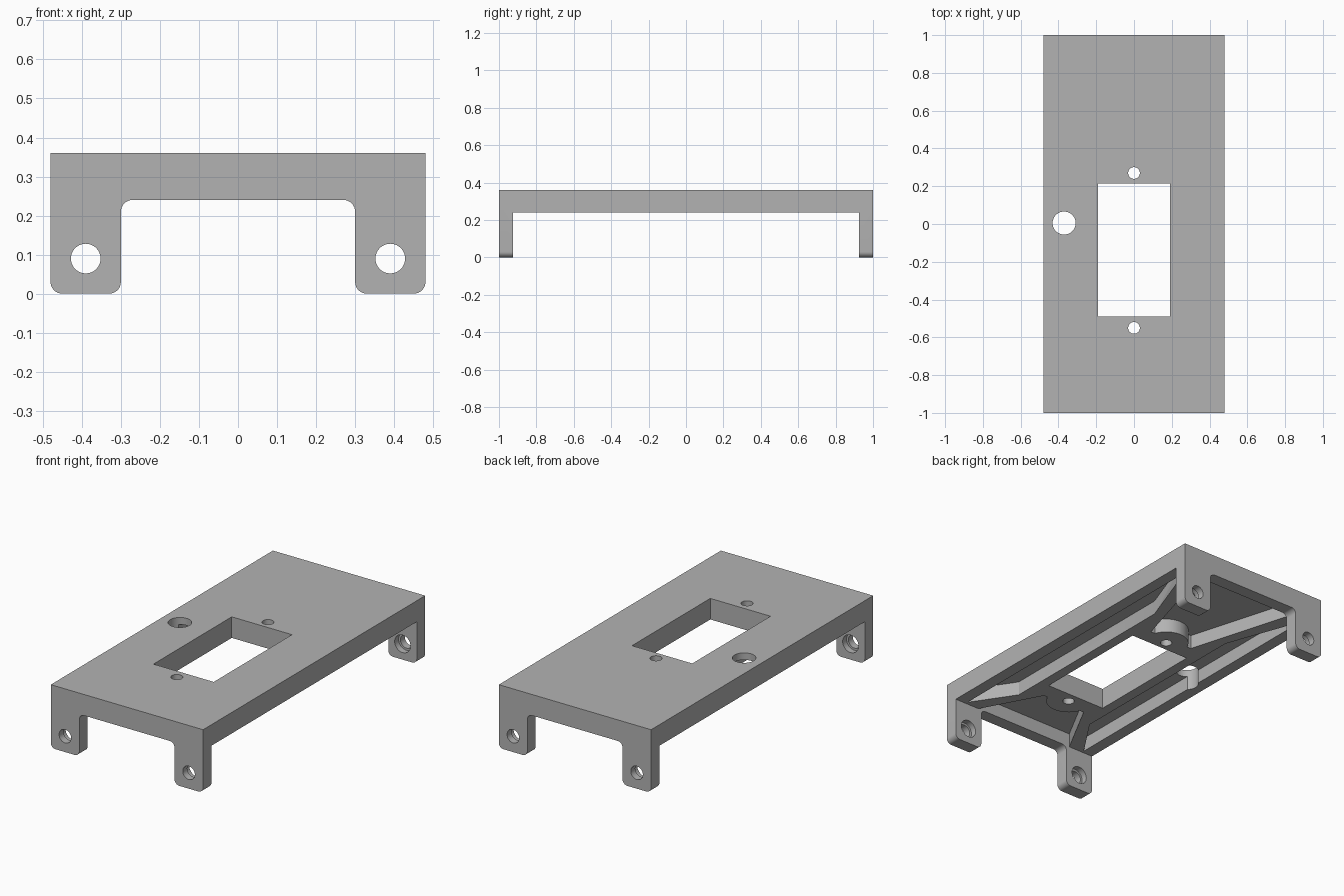
import bpy, bmesh, math
from mathutils import Vector

old = bpy.data.objects.get("Cube")
if old:
    bpy.data.objects.remove(old, do_unlink=True)

grey = bpy.data.materials.new("light grey")
grey.use_nodes = True
color = (0.45, 0.45, 0.45, 1)
grey.diffuse_color = color
grey.node_tree.nodes["Principled BSDF"].inputs["Base Color"].default_value = color

HALF_X, TOP, RIM, CEIL = 0.48, 0.36, 0.24, 0.32
END_Y = 0.925       # inner face of the end walls
SIDE_X = 0.41       # inner face of the side walls


def prism(name, points, low, high, axis="Z"):
    """Extrude a 2D outline along Z, or along Y for (x, z) outlines."""
    place = (lambda a, b, c: (a, b, c)) if axis == "Z" else (lambda a, b, c: (a, c, b))
    bm = bmesh.new()
    face = bm.faces.new([bm.verts.new(place(a, b, low)) for a, b in points])
    moved = bmesh.ops.extrude_face_region(bm, geom=[face])["geom"]
    shift = Vector(place(0, 0, high - low))
    bmesh.ops.translate(bm, vec=shift, verts=[v for v in moved if isinstance(v, bmesh.types.BMVert)])
    bmesh.ops.recalc_face_normals(bm, faces=bm.faces)
    mesh = bpy.data.meshes.new(name)
    bm.to_mesh(mesh)
    bm.free()
    mesh.materials.append(grey)
    obj = bpy.data.objects.new(name, mesh)
    bpy.context.collection.objects.link(obj)
    return obj


def arc(cx, cy, r, start, end, steps=8):
    angles = [math.radians(start + (end - start) * i / steps) for i in range(steps + 1)]
    return [(cx + r * math.cos(a), cy + r * math.sin(a)) for a in angles]


def circle(cx, cy, r):
    return arc(cx, cy, r, 0, 360, 40)[:-1]


def rect(x0, x1, y0, y1):
    return [(x0, y0), (x1, y0), (x1, y1), (x0, y1)]


def mirror(points):
    return points + [(-x, y) for x, y in reversed(points)]


# Bridge-shaped body with rounded feet
R = 0.03
half = [(HALF_X, TOP)] + arc(HALF_X - R, R, R, 0, -90) + arc(0.3 + R, R, R, 270, 180) \
    + arc(0.3 - R, RIM - R, R, 0, 90)
body = prism("mounting_bracket", mirror(half), -1, 1, "Y")

cutters = []


def cut(name, points, low, high, axis="Z"):
    cutters.append(prism(name, points, low, high, axis))


# Clear the space between the end legs
cut("leg_gap", rect(-0.6, 0.6, -0.1, RIM), -END_Y, END_Y, "Y")

# Underside pockets at both ends, curved around the screw bosses
BOSS = 0.12
for side, edge, boss_y in ((-1, -0.59, -0.55), (1, 0.31, 0.27)):
    t = math.degrees(math.asin(abs(edge - boss_y) / BOSS))
    bulge = arc(0, boss_y, BOSS, side * t, side * 90, 10)
    cut("end_pocket", mirror([(0.32, side * END_Y), (0.14, edge)] + bulge[:-1]
                             + [(0.001, boss_y + side * BOSS)]), 0.1, CEIL)

# Underside pockets along both sides
for s in (-1, 1):
    cut("side_pocket", [(s * x, y) for x, y in
                        ((SIDE_X, -0.91), (0.25, -0.67), (0.25, 0.47), (SIDE_X, 0.91))], 0.1, CEIL)

# Window, screw holes and cable hole through the plate
cut("window", rect(-0.19, 0.19, -0.49, 0.215), 0.1, 0.5)
for x, y, r in ((0, 0.27, 0.031), (0, -0.55, 0.031), (-0.37, 0.005, 0.061)):
    cut("plate_hole", circle(x, y, r), 0.1, 0.5)

# Leg holes with wider recesses on the inner faces
for x in (-0.39, 0.39):
    cut("leg_hole", circle(x, 0.09, 0.038), -1.1, 1.1, "Y")
    cut("leg_recess", circle(x, 0.09, 0.05), -0.96, 0.96, "Y")

for obj in cutters:
    mod = body.modifiers.new(obj.name, "BOOLEAN")
    mod.operation = "DIFFERENCE"
    mod.solver = "EXACT"
    mod.object = obj

# Apply the cuts and remove the cutters
bpy.context.view_layer.update()
result = bpy.data.meshes.new_from_object(body.evaluated_get(bpy.context.evaluated_depsgraph_get()))
body.modifiers.clear()
body.data = result
for obj in cutters:
    bpy.data.objects.remove(obj, do_unlink=True)

bpy.context.view_layer.objects.active = body
body.select_set(True)
bpy.ops.object.shade_smooth_by_angle(angle=math.radians(30))
